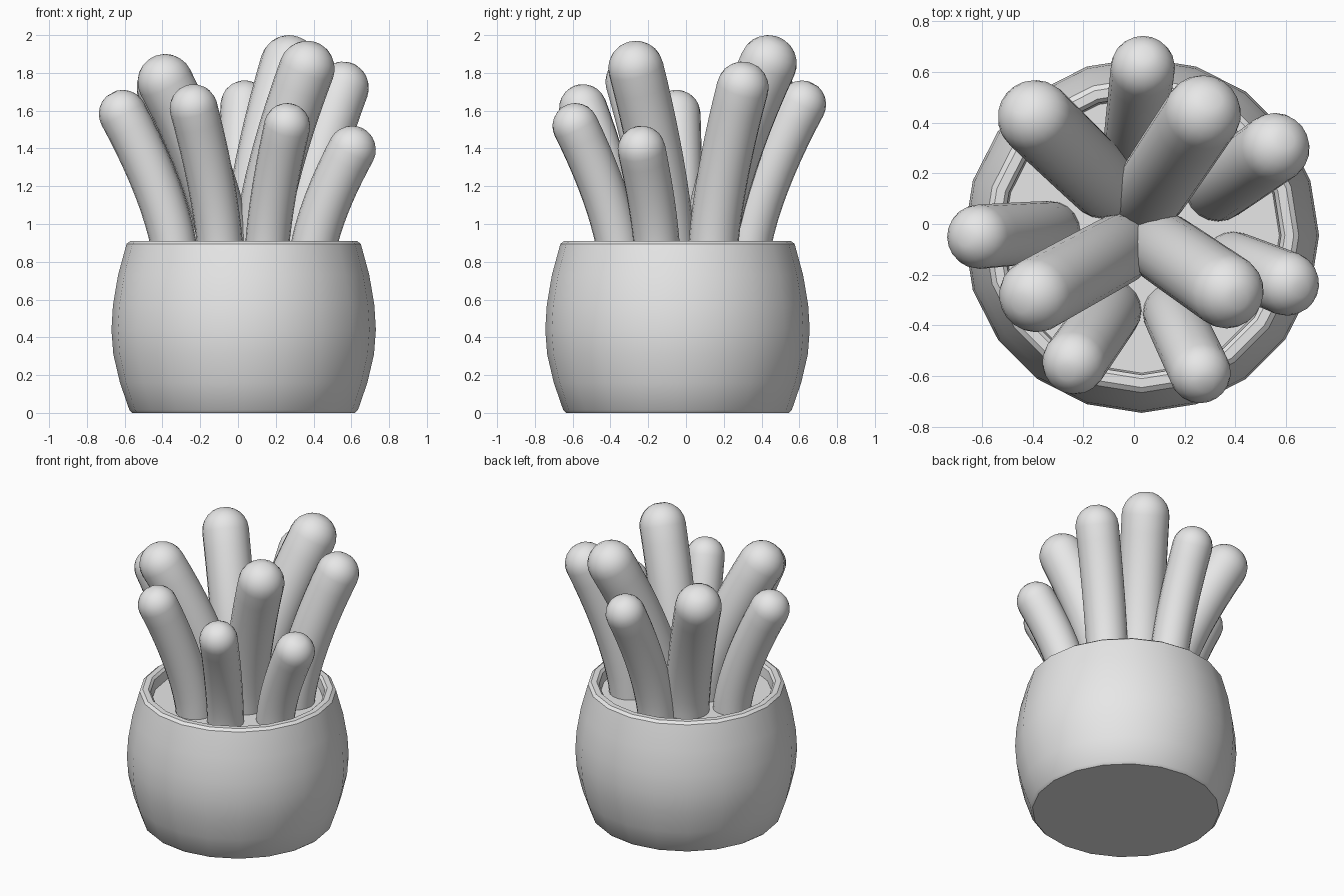
import bpy, bmesh
from math import sin, cos, pi, radians
from mathutils import Vector

cube = bpy.data.objects.get("Cube")
if cube:
    bpy.data.objects.remove(cube, do_unlink=True)

clay = bpy.data.materials.new("light grey")
clay.use_nodes = True
clay.diffuse_color = (0.8, 0.8, 0.8, 1)
clay.node_tree.nodes["Principled BSDF"].inputs["Base Color"].default_value = (0.8, 0.8, 0.8, 1)

POT_CENTRE = Vector((0.03, -0.045, 0))
SOIL = 0.83


def make_object(name, bm):
    bmesh.ops.recalc_face_normals(bm, faces=bm.faces)
    mesh = bpy.data.meshes.new(name)
    bm.to_mesh(mesh)
    bm.free()
    mesh.materials.append(clay)
    ob = bpy.data.objects.new(name, mesh)
    bpy.context.collection.objects.link(ob)
    bpy.ops.object.select_all(action='DESELECT')
    ob.select_set(True)
    bpy.context.view_layer.objects.active = ob
    bpy.ops.object.shade_smooth_by_angle(angle=radians(35))
    return ob


def ring(bm, centre, u, v, radius, sides):
    return [bm.verts.new(centre + radius * (cos(a) * u + sin(a) * v))
            for a in (2 * pi * i / sides for i in range(sides))]


def skin(bm, rings):
    for a, b in zip(rings, rings[1:]):
        for i in range(len(a)):
            j = (i + 1) % len(a)
            bm.faces.new((a[i], a[j], b[j], b[i]))
    bm.faces.new(rings[0])
    bm.faces.new(rings[-1])


# Barrel pot: outer wall, rounded rim, inner wall and soil disc
X, Y = Vector((1, 0, 0)), Vector((0, 1, 0))


def lathe(name, profile, sides=20):
    bm = bmesh.new()
    skin(bm, [ring(bm, POT_CENTRE + Vector((0, 0, z)), X, Y, r, sides) for r, z in profile])
    return make_object(name, bm)


lathe("pot", [(0.59, 0), (0.605, 0.015), (0.655, 0.16), (0.69, 0.31), (0.70, 0.44),
              (0.692, 0.57), (0.665, 0.73), (0.62, 0.895), (0.60, 0.91), (0.565, 0.91),
              (0.55, 0.895), (0.54, 0.80)])
lathe("soil", [(0.548, SOIL - 0.02), (0.545, SOIL)])


# Round-tipped stalk that rises from the soil and leans outward
def stalk(name, base, tip, top, radius, sides=20, steps=10):
    start = Vector((*base, SOIL - 0.03))
    end = Vector((*tip, top - radius))
    span = end - start

    def point(t):
        lean = t ** 1.5
        return start + Vector((span.x * lean, span.y * lean, span.z * t))

    bm = bmesh.new()
    rings = []
    for i in range(steps + 1):
        t = i / steps
        tangent = (point(t + 0.01) - point(max(t - 0.01, 0))).normalized()
        u = Y.cross(tangent).normalized()
        v = tangent.cross(u)
        rings.append(ring(bm, point(t), u, v, radius * (0.95 + 0.05 * t), sides))
    for k in range(1, 6):
        a = k * pi / 2 / 6
        rings.append(ring(bm, end + tangent * radius * sin(a), u, v, radius * cos(a), sides))
    skin(bm, rings)
    # Close the dome with a point at its pole
    cap = max(bm.faces, key=lambda f: f.calc_center_median().dot(tangent) if len(f.verts) > 4 else -9)
    bmesh.ops.poke(bm, faces=[cap], offset=radius * (1 - sin(5 * pi / 12)))
    make_object(name, bm)


# name, base xy, tip xy, height of the tip, radius
STALKS = [
    ("left_side", (-0.33, -0.03), (-0.61, -0.05), 1.71, 0.127),
    ("back_corner", (-0.12, 0.16), (-0.39, 0.42), 1.87, 0.148),
    ("back", (0.0, 0.32), (0.035, 0.615), 1.76, 0.127),
    ("tall_back", (0.06, 0.12), (0.27, 0.435), 2.0, 0.152),
    ("far_side", (0.33, 0.14), (0.555, 0.3), 1.86, 0.138),
    ("tall_front", (0.11, -0.09), (0.365, -0.265), 1.97, 0.147),
    ("short_side", (0.39, -0.15), (0.603, -0.235), 1.52, 0.127),
    ("front", (0.15, -0.35), (0.26, -0.585), 1.64, 0.122),
    ("front_corner", (-0.09, -0.34), (-0.235, -0.545), 1.74, 0.127),
    ("middle", (-0.06, -0.1), (-0.385, -0.28), 1.90, 0.147),
]
for name, *shape in STALKS:
    stalk(name + "_stalk", *shape)
